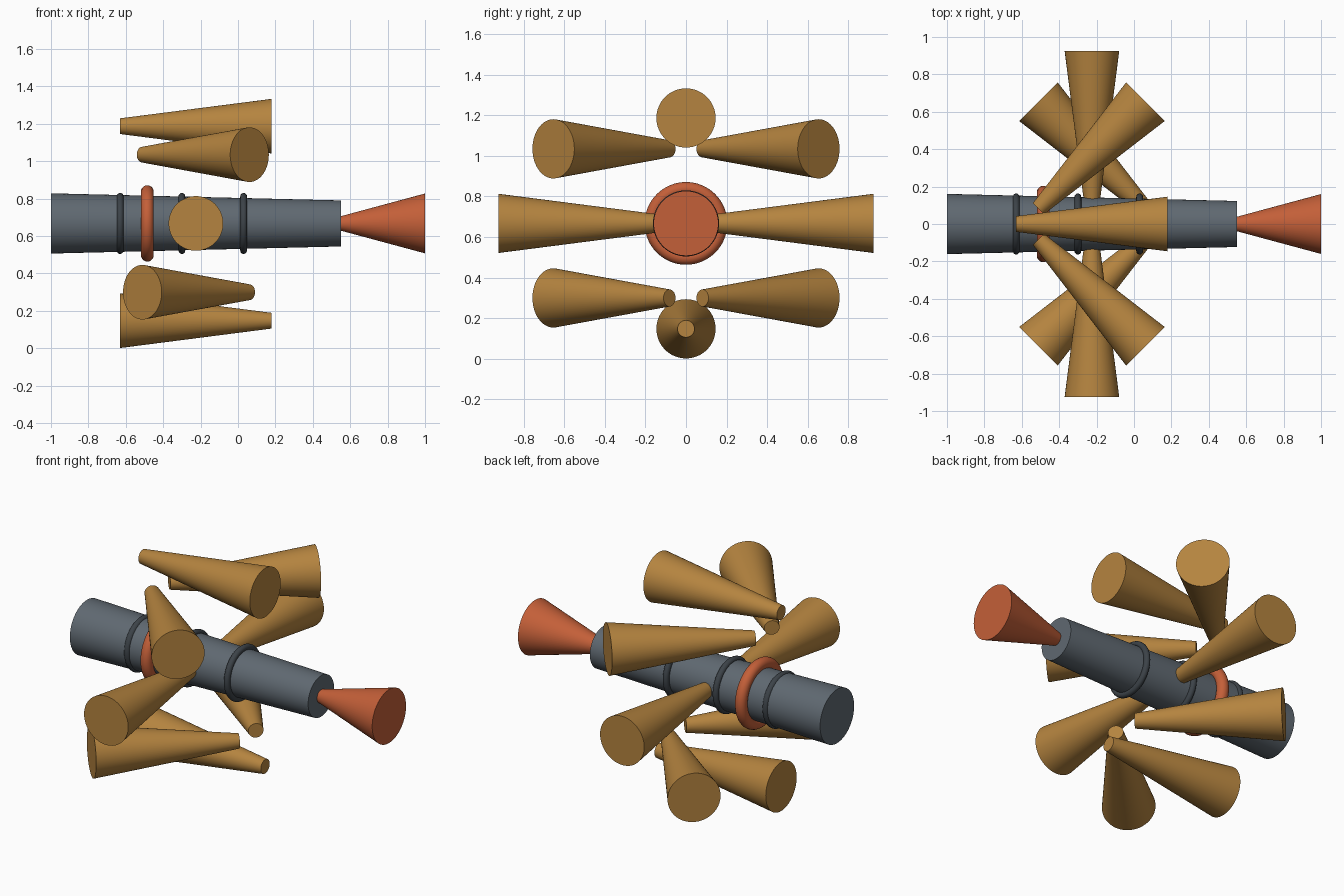
import bpy
from math import radians, sin, cos, pi
from mathutils import Vector

if "Cube" in bpy.data.objects:
    bpy.data.objects.remove(bpy.data.objects["Cube"])

AXIS_Z = 0.667          # height of the central axis
FAN_X = -0.225          # centre of the ring of horns


def material(name, color):
    m = bpy.data.materials.new(name)
    m.diffuse_color = (*color, 1)
    m.use_nodes = True
    m.node_tree.nodes["Principled BSDF"].inputs["Base Color"].default_value = m.diffuse_color
    return m


GREY = material("slate", (0.115, 0.14, 0.165))
DARK = material("dark_slate", (0.045, 0.055, 0.065))
ORANGE = material("orange", (0.55, 0.115, 0.04))
BRASS = material("brass", (0.46, 0.23, 0.05))


def finish(name, mat):
    ob = bpy.context.object
    ob.name = name
    ob.data.materials.append(mat)
    bpy.ops.object.shade_smooth_by_angle(angle=radians(40))
    return ob


def cone(name, center, direction, length, r_start, r_end, mat):
    """Capped cone running along direction, from r_start to r_end."""
    rot = Vector(direction).to_track_quat('Z', 'Y').to_euler()
    bpy.ops.mesh.primitive_cone_add(vertices=64, radius1=r_start, radius2=r_end,
                                    depth=length, location=center, rotation=rot)
    return finish(name, mat)


def ring(name, x, major, minor, mat):
    bpy.ops.mesh.primitive_torus_add(major_segments=64, minor_segments=20,
                                     major_radius=major, minor_radius=minor,
                                     location=(x, 0, AXIS_Z), rotation=(0, pi / 2, 0))
    return finish(name, mat)


# Tapered body and flared tail nozzle
cone("body", (-0.225, 0, AXIS_Z), (1, 0, 0), 1.55, 0.161, 0.123, GREY)
cone("nozzle", (0.77, 0, AXIS_Z), (1, 0, 0), 0.46, 0.036, 0.16, ORANGE)

# Collars around the body
for i, x in enumerate((-0.63, -0.30, 0.03)):
    ring(f"body_band_{i + 1}", x, 0.145, 0.018, DARK)
ring("orange_collar", -0.485, 0.17, 0.034, ORANGE)

# Eight horns around the body, each turned a further step
for i in range(8):
    a = i * pi / 4
    center = (FAN_X, 0.52 * cos(a), AXIS_Z + 0.52 * sin(a))
    cone(f"horn_{i + 1}", center, (sin(a), cos(a), 0), 0.81, 0.042, 0.146, BRASS)
